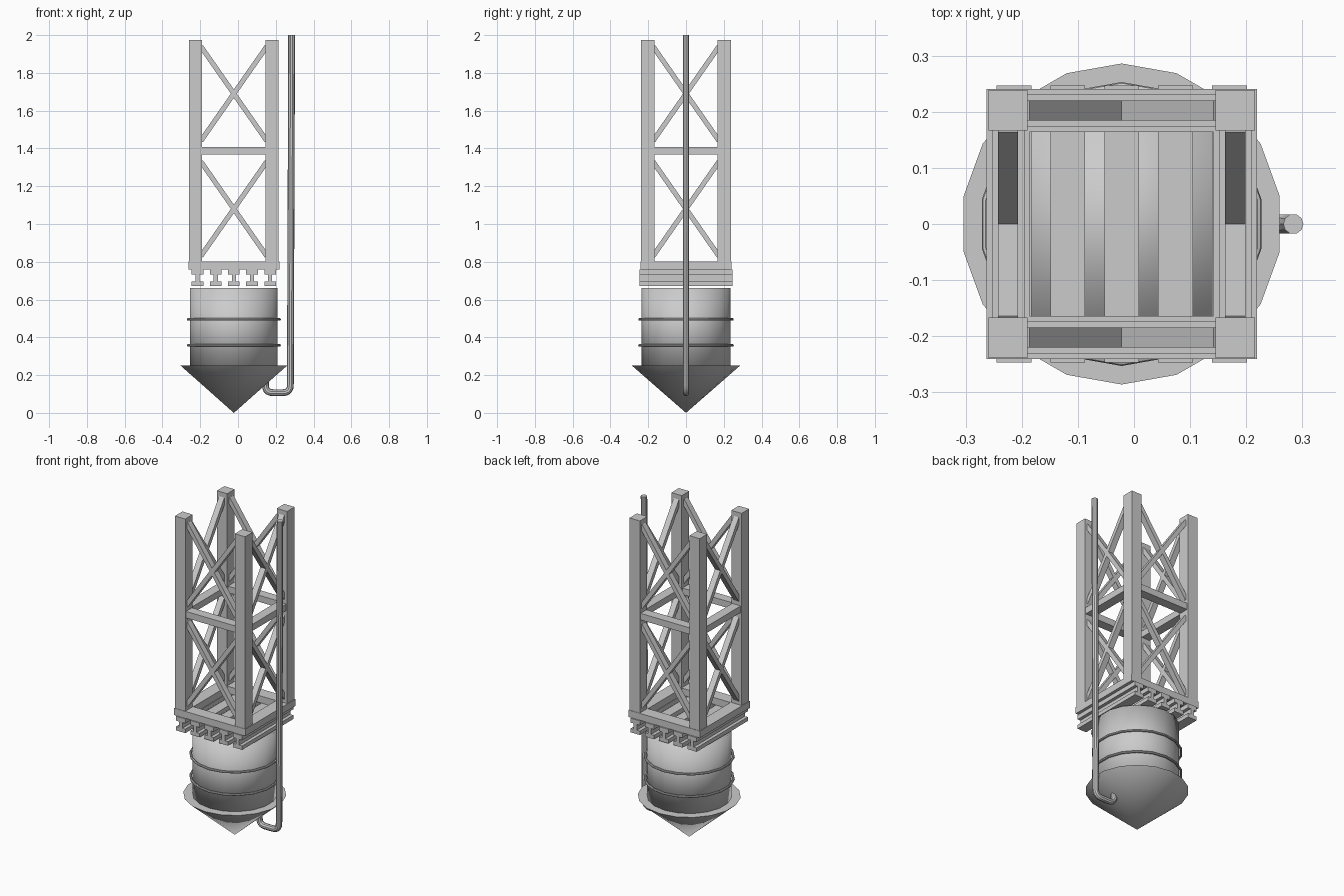
import bpy, math
from mathutils import Vector

cube = bpy.data.objects.get("Cube")
if cube:
    bpy.data.objects.remove(cube)

CX = -0.022     # tower axis
ARM = 0.2025    # axis to post centre
SIDES = 18

grey = bpy.data.materials.new("light_grey")
grey.use_nodes = True
grey.diffuse_color = (0.6, 0.6, 0.6, 1)
grey.node_tree.nodes["Principled BSDF"].inputs["Base Color"].default_value = (0.6, 0.6, 0.6, 1)


def finish(name):
    ob = bpy.context.object
    ob.name = name
    ob.data.materials.append(grey)
    return ob


def box(name, centre, size, rotation=(0, 0, 0)):
    bpy.ops.mesh.primitive_cube_add(size=1, location=centre, rotation=rotation)
    ob = finish(name)
    ob.scale = size
    return ob


def smooth(ob):
    bpy.context.view_layer.objects.active = ob
    bpy.ops.object.shade_smooth_by_angle(angle=math.radians(35))


# Corner posts
for sx in (-1, 1):
    for sy in (-1, 1):
        box("corner_post", (CX + sx * ARM, sy * ARM, 1.37), (0.07, 0.072, 1.21))

# Four lattice sides: base bar, middle bar and two pairs of crossed braces
for i in range(4):
    turn = i * math.pi / 2
    out = Vector((math.sin(turn), -math.cos(turn), 0))
    mid = Vector((CX, 0, 0)) + out * ARM
    along_x = i % 2 == 0
    base_length = 0.482 if along_x else 0.33
    box("base_bar", mid + Vector((0, 0, 0.78)), (base_length, 0.077, 0.042), (0, 0, turn))
    box("middle_bar", mid + Vector((0, 0, 1.388)), (0.34, 0.058, 0.04), (0, 0, turn))
    for z in (1.08, 1.69):
        for tilt in (-1, 1):
            box("cross_brace", mid + Vector((0, 0, z)), (0.61, 0.036, 0.026),
                (0, tilt * math.atan2(0.48, 0.335), turn))

# Row of I-beams under the frame
for i in range(5):
    x = CX + (i - 2) * 0.096
    box("beam_top_flange", (x, 0, 0.745), (0.062, 0.494, 0.027))
    box("beam_web", (x, 0, 0.715), (0.022, 0.494, 0.05))
    box("beam_bottom_flange", (x, 0, 0.684), (0.062, 0.494, 0.024))

# Barrel, softly shaded across its caps
bpy.ops.mesh.primitive_cylinder_add(vertices=SIDES, radius=0.235, depth=0.42, location=(CX, 0, 0.452))
finish("barrel")
bpy.ops.object.shade_smooth()

# Hoops round the barrel
for z in (0.358, 0.495):
    bpy.ops.mesh.primitive_torus_add(major_segments=SIDES, minor_segments=8, major_radius=0.246,
                                     minor_radius=0.007, location=(CX, 0, z),
                                     rotation=(0, 0, math.pi / 2))
    smooth(finish("barrel_hoop"))

# Pointed cone bottom
bpy.ops.mesh.primitive_cone_add(vertices=SIDES, radius1=0, radius2=0.286, depth=0.25, location=(CX, 0, 0.125))
smooth(finish("cone_bottom"))

# Feed pipe with rounded elbows
curve = bpy.data.curves.new("feed_pipe", "CURVE")
curve.dimensions = "3D"
curve.bevel_depth = 0.018
curve.bevel_resolution = 3
curve.use_fill_caps = True
corners = [Vector(p) for p in ((0.145, 0, 0.2), (0.145, 0, 0.107), (0.277, 0, 0.107), (0.284, 0, 2.0))]
path = [corners[0]]
for a, b, c in zip(corners, corners[1:], corners[2:]):
    start = b + (a - b).normalized() * 0.04
    end = b + (c - b).normalized() * 0.04
    for k in range(6):
        t = k / 5
        path.append(start * (1 - t) ** 2 + b * 2 * t * (1 - t) + end * t ** 2)
path.append(corners[-1])
spline = curve.splines.new("POLY")
spline.points.add(len(path) - 1)
for point, p in zip(spline.points, path):
    point.co = (*p, 1)
pipe = bpy.data.objects.new("feed_pipe", curve)
bpy.context.collection.objects.link(pipe)
bpy.ops.object.select_all(action="DESELECT")
pipe.select_set(True)
bpy.context.view_layer.objects.active = pipe
bpy.ops.object.convert(target="MESH")
pipe = finish("feed_pipe")
smooth(pipe)
